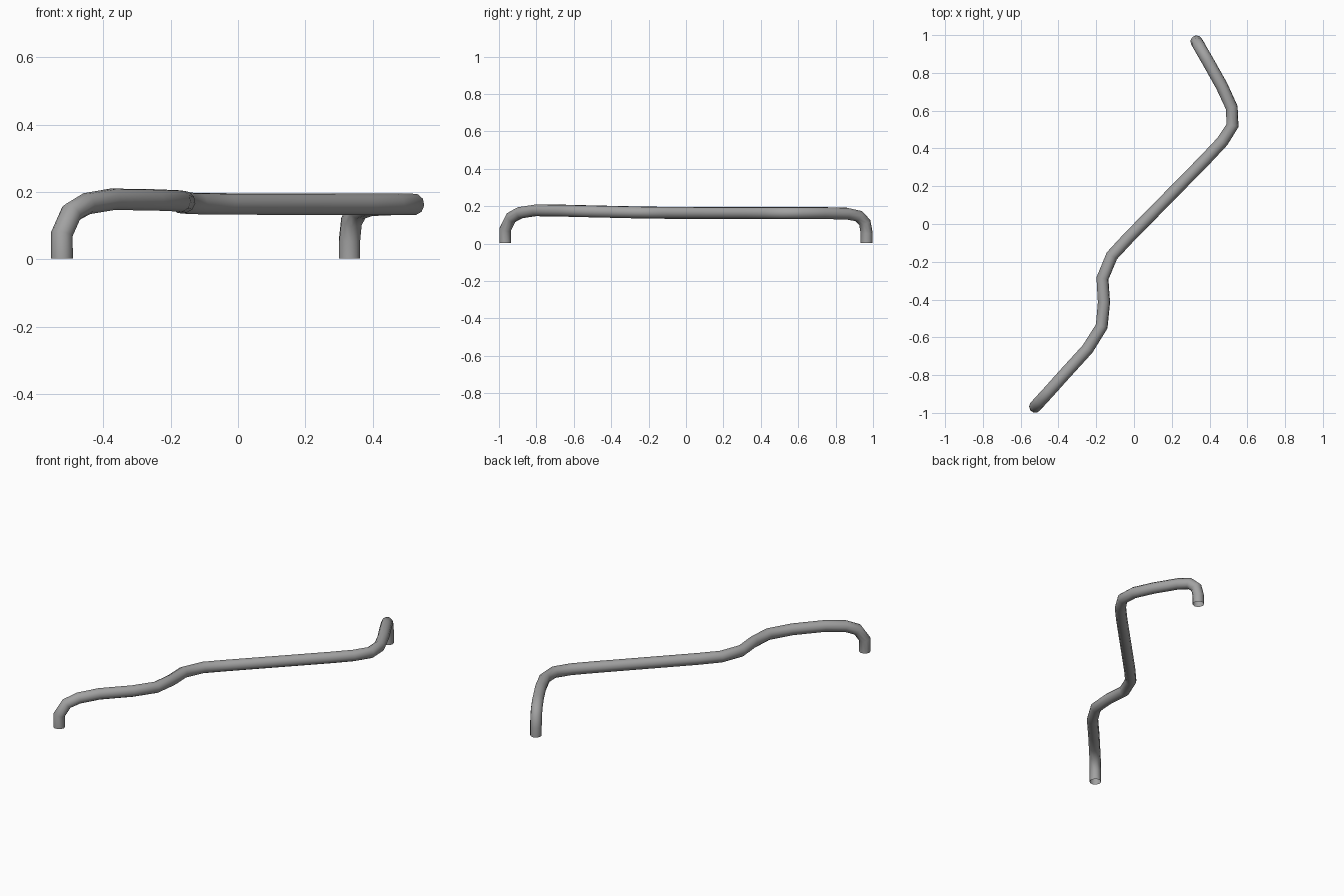
import bpy, math

# Centre line of the bent tube, from the front left foot to the back right foot
path = [
    (-0.523, -0.967, 0.002), (-0.523, -0.967, 0.075), (-0.495, -0.936, 0.138),
    (-0.449, -0.886, 0.165), (-0.372, -0.800, 0.178), (-0.246, -0.662, 0.176),
    (-0.171, -0.542, 0.173), (-0.159, -0.415, 0.170), (-0.167, -0.288, 0.167),
    (-0.117, -0.168, 0.165), (-0.030, -0.074, 0.164), (0.378, 0.341, 0.163),
    (0.468, 0.437, 0.163), (0.522, 0.522, 0.163), (0.517, 0.617, 0.163),
    (0.465, 0.730, 0.163), (0.392, 0.860, 0.160), (0.356, 0.922, 0.147),
    (0.337, 0.956, 0.112), (0.331, 0.966, 0.055), (0.331, 0.966, 0.002),
]

# Round tube swept along the path, hollow with open ends
curve = bpy.data.curves.new("bent_tube", 'CURVE')
curve.dimensions = '3D'
curve.twist_mode = 'MINIMUM'
curve.bevel_depth = 0.0325
curve.bevel_resolution = 3
spline = curve.splines.new('POLY')
spline.points.add(len(path) - 1)
for point, co in zip(spline.points, path):
    point.co = (*co, 1.0)

tube = bpy.data.objects.new("bent_tube", curve)
bpy.context.collection.objects.link(tube)
bpy.context.view_layer.objects.active = tube
tube.select_set(True)
bpy.ops.object.convert(target='MESH')
bpy.ops.object.shade_smooth_by_angle(angle=math.radians(40))

# Dark grey metal
metal = bpy.data.materials.new("dark_metal")
metal.diffuse_color = (0.36, 0.36, 0.36, 1.0)
tube = bpy.context.object
tube.data.materials.clear()
tube.data.materials.append(metal)
